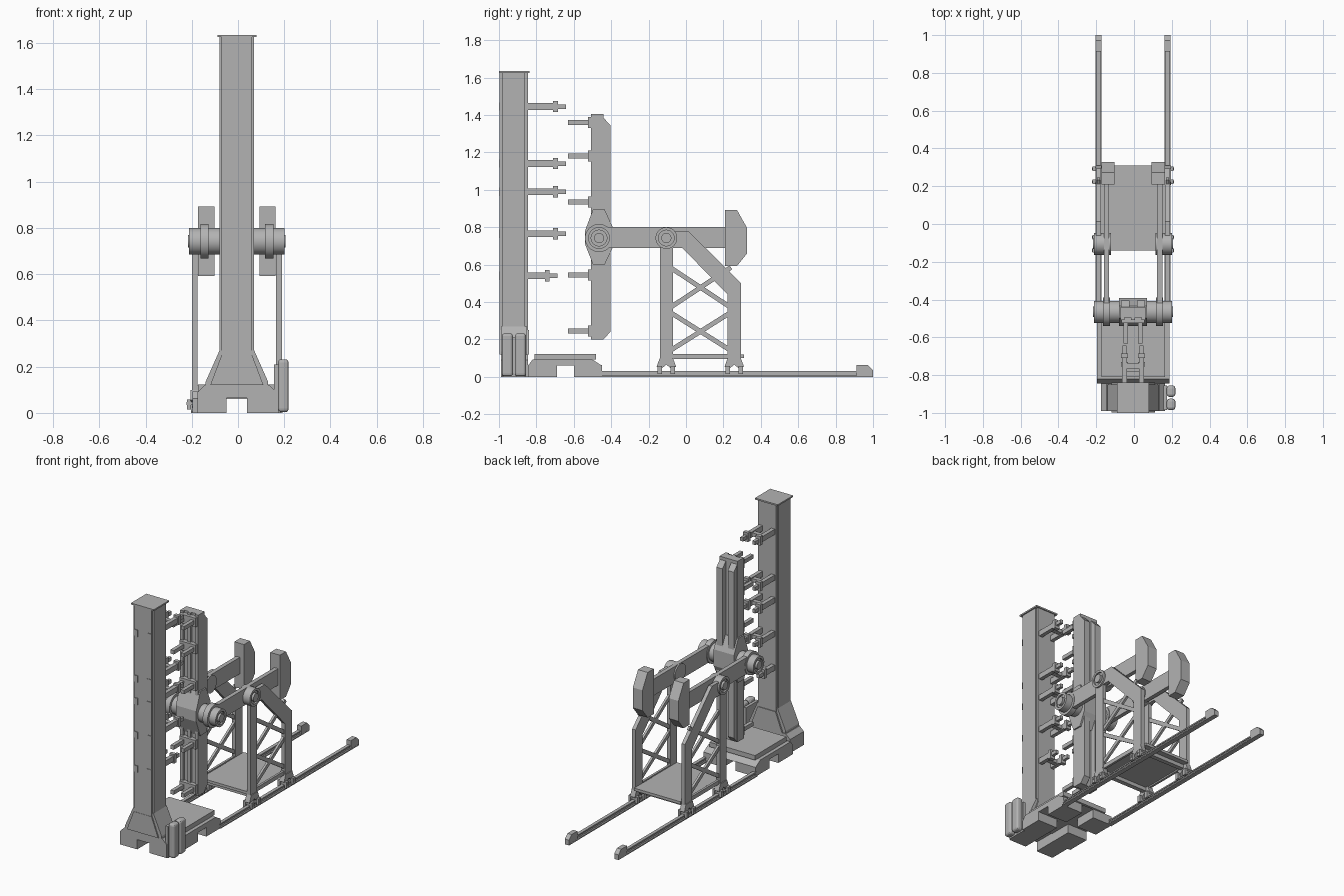
import bpy, bmesh, math
from mathutils import Vector

if "Cube" in bpy.data.objects:
    bpy.data.objects.remove(bpy.data.objects["Cube"])

CX = -0.005  # plane of symmetry
grey = bpy.data.materials.new("plain grey")
grey.use_nodes = True
colour = (0.45, 0.45, 0.45, 1)
grey.diffuse_color = colour
grey.node_tree.nodes["Principled BSDF"].inputs["Base Color"].default_value = colour


def finish(name, bm):
    bmesh.ops.recalc_face_normals(bm, faces=bm.faces)
    mesh = bpy.data.meshes.new(name)
    bm.to_mesh(mesh)
    bm.free()
    mesh.materials.append(grey)
    ob = bpy.data.objects.new(name, mesh)
    bpy.context.collection.objects.link(ob)
    return ob


def extrude(name, points, offset):
    bm = bmesh.new()
    face = bm.faces.new([bm.verts.new(p) for p in points])
    new = bmesh.ops.extrude_face_region(bm, geom=[face])["geom"]
    bmesh.ops.translate(bm, vec=offset, verts=[v for v in new if isinstance(v, bmesh.types.BMVert)])
    return finish(name, bm)


def side_profile(name, yz, x0, x1):
    return extrude(name, [(CX + x0, y, z) for y, z in yz], (x1 - x0, 0, 0))


def front_profile(name, xz, y0, y1):
    return extrude(name, [(CX + x, y0, z) for x, z in xz], (0, y1 - y0, 0))


def box(name, x0, x1, y0, y1, z0, z1):
    return side_profile(name, [(y0, z0), (y1, z0), (y1, z1), (y0, z1)], x0, x1)


def bar(name, a, b, width, x0, x1):
    """Straight strut in the y-z plane from a to b."""
    a, b = Vector(a), Vector(b)
    d = (b - a).normalized() * width / 2
    n = Vector((-d.y, d.x))
    return side_profile(name, [a + n, b + n, b - n, a - n], x0, x1)


def lathe(name, profile, y, z, side):
    """Turn (radius, distance from centre) pairs about a crosswise axis."""
    bm = bmesh.new()
    verts = [bm.verts.new((CX + side * t, y, z + r)) for r, t in profile]
    edges = [bm.edges.new(pair) for pair in zip(verts, verts[1:])]
    bmesh.ops.spin(bm, geom=verts + edges, cent=(CX, y, z), axis=(1, 0, 0),
                   angle=math.tau, steps=32)
    bmesh.ops.remove_doubles(bm, verts=bm.verts, dist=0.0001)
    ob = finish(name, bm)
    bpy.ops.object.select_all(action="DESELECT")
    ob.select_set(True)
    bpy.context.view_layer.objects.active = ob
    bpy.ops.object.shade_smooth_by_angle(angle=math.radians(35))


def mirrored(points):
    return points + [(-x, z) for x, z in reversed(points)]


# Tower column, with narrower face plates and a cap
box("tower_column", -0.075, 0.075, -0.985, -0.86, 0.12, 1.625)
box("tower_cap", -0.084, 0.084, -1, -0.838, 1.625, 1.635)
box("tower_front_plate", -0.066, 0.066, -0.996, -0.985, 0.12, 1.625)
box("tower_back_plate", -0.066, 0.066, -0.86, -0.845, 0.12, 1.625)
front_profile("tower_flare", mirrored([(-0.135, 0.12), (-0.135, 0.135), (-0.075, 0.27)]), -0.99, -0.85)
front_profile("tower_flare_panel", mirrored([(-0.115, 0.12), (-0.066, 0.25)]), -0.998, -0.84)

# Tower foot with a passage cut through it
front_profile("tower_foot", mirrored([(-0.045, 0), (-0.17, 0), (-0.17, 0.09), (-0.14, 0.12)])[:4]
              + [(0.14, 0.12), (0.17, 0.09), (0.17, 0), (0.045, 0), (0.045, 0.065), (-0.045, 0.065)],
              -0.99, -0.845)

# Upright tanks beside the foot
box("tank_bracket", 0.16, 0.18, -0.985, -0.855, 0, 0.21)
for y in (-0.955, -0.885):
    tank = box("upright_tank", 0.178, 0.224, y - 0.03, y + 0.03, 0.003, 0.232)
    bevel = tank.modifiers.new("rounded", "BEVEL")
    bevel.width = 0.015
    bevel.segments = 3

# Tower grippers and the plates behind them
for z, back in ((1.445, 0), (1.14, 0), (0.99, 0), (0.765, 0), (0.54, 0.045)):
    for s in (-1, 1):
        x = s * 0.045
        box("tower_gripper_arm", x - 0.013, x + 0.013, -0.85, -0.69 - back, z - 0.018, z + 0.018)
        box("tower_gripper_collar", x - 0.018, x + 0.018, -0.71 - back, -0.685 - back, z - 0.03, z + 0.03)
        box("tower_gripper_tip", x - 0.01, x + 0.01, -0.69 - back, -0.642 - back, z - 0.012, z + 0.012)
        x = s * 0.05
        box("tower_front_tab", x - 0.016, x + 0.016, -1, -0.994, z - 0.022, z + 0.022)
    box("tower_gripper_crossbar", -0.055, 0.055, -0.765 - back, -0.735 - back, z - 0.012, z + 0.012)

# Low stepped platform on four feet
side_profile("platform_slab", [(-0.845, 0.06), (-0.45, 0.06), (-0.5, 0.092), (-0.82, 0.092)], -0.192, 0.192)
box("platform_top", -0.168, 0.168, -0.81, -0.48, 0.092, 0.123)
for y0, y1 in ((-0.845, -0.69), (-0.6, -0.45)):
    for x0, x1 in ((-0.192, -0.045), (0.045, 0.192)):
        box("platform_foot", x0, x1, y0, y1, 0, 0.062)

# Moving mast with ribs front and back
box("mast_plate", -0.066, 0.066, -0.495, -0.44, 0.2, 1.405)
for x in (-0.055, 0, 0.055):
    box("mast_front_strip", x - 0.011, x + 0.011, -0.507, -0.494, 0.2, 1.405)
for x in (-0.042, 0.042):
    side_profile("mast_back_rib", [(-0.441, 0.2), (-0.405, 0.24), (-0.405, 1.345), (-0.441, 1.385)],
                 x - 0.022, x + 0.022)
side_profile("mast_hub", [(-0.497, 0.6), (-0.54, 0.71), (-0.54, 0.78), (-0.497, 0.895),
                          (-0.435, 0.895), (-0.392, 0.8), (-0.392, 0.69), (-0.435, 0.6)], -0.075, 0.075)

# Mast grippers
for z in (1.36, 1.18, 0.935, 0.545, 0.245):
    box("mast_gripper_base", -0.06, 0.06, -0.525, -0.495, z - 0.03, z + 0.03)
    for s in (-1, 1):
        x = s * 0.038
        box("mast_gripper_prong", x - 0.012, x + 0.012, -0.632, -0.52, z - 0.013, z + 0.013)

FRONT, BACK = -0.105, 0.258
for s in (-1, 1):
    def span(a, b):
        return tuple(sorted((s * a, s * b)))

    # Swinging arm, its round end and the counterweight
    box("swing_arm", *span(0.127, 0.155), -0.465, 0.23, 0.69, 0.8)
    lathe("swing_arm_end", [(0, 0.122), (0.075, 0.122), (0.075, 0.158), (0, 0.158)], -0.465, 0.742, s)
    side_profile("counterweight", [(0.208, 0.592), (0.272, 0.592), (0.327, 0.66), (0.327, 0.795),
                                   (0.272, 0.893), (0.208, 0.893)], *span(0.097, 0.168))

    # Pivot drums with ringed ends
    for name, y, inner in (("mast_pivot", -0.465, 0.07), ("gantry_pivot", FRONT, 0.118)):
        lathe(name, [(0, inner), (0.058, inner), (0.058, 0.206), (0.042, 0.206), (0.042, 0.195),
                     (0.027, 0.195), (0.027, 0.211), (0, 0.211)], y, 0.742, s)

    # Gantry side frame
    frame = span(0.17, 0.195)
    box("gantry_front_post", *frame, -0.14, -0.07, 0.07, 0.74)
    box("gantry_rear_post", *frame, 0.222, 0.295, 0.07, 0.47)
    side_profile("gantry_diagonal", [(-0.14, 0.69), (-0.14, 0.78), (0.012, 0.78), (0.295, 0.5),
                                     (0.295, 0.44), (0.222, 0.44), (-0.02, 0.69)], *frame)
    brace = span(0.175, 0.19)
    for low, high in ((0.14, 0.345), (0.37, 0.585)):
        bar("gantry_brace", (-0.085, low), (0.24, high), 0.025, *brace)
        bar("gantry_brace", (-0.085, high), (0.24, low), 0.025, *brace)
    box("gantry_sill", *brace, -0.08, 0.23, 0.095, 0.122)

    # Bogies that straddle the rail
    for y in (FRONT, BACK):
        side_profile("bogie_yoke", [(y - 0.035, 0.1), (y + 0.035, 0.1), (y + 0.052, 0.055), (y + 0.03, 0.04),
                                    (y, 0.065), (y - 0.03, 0.04), (y - 0.052, 0.055)], *span(0.165, 0.2))
        for dy in (-0.035, 0.035):
            for x in (0.158, 0.207):
                box("bogie_clamp", *span(x - 0.008, x + 0.008), y + dy - 0.012, y + dy + 0.012, 0.015, 0.058)
            box("bogie_axle", *span(0.15, 0.217), y + dy - 0.007, y + dy + 0.007, 0.034, 0.048)

    # Rail of flange, web and head, with an end stop
    for part, half, low, high in (("flange", 0.016, 0, 0.008), ("web", 0.006, 0.008, 0.022),
                                  ("head", 0.011, 0.022, 0.031)):
        box("rail_" + part, *span(0.1825 - half, 0.1825 + half), -0.46, 0.99, low, high)
    side_profile("rail_stop", [(0.912, 0), (1, 0), (1, 0.035), (0.972, 0.062), (0.912, 0.062)],
                 *span(0.167, 0.198))

# Deck joining the two side frames
box("gantry_deck", -0.17, 0.17, -0.14, 0.31, 0.1, 0.118)
for y in (FRONT, BACK):
    box("deck_crossbeam", -0.172, 0.172, y - 0.015, y + 0.015, 0.075, 0.1)
